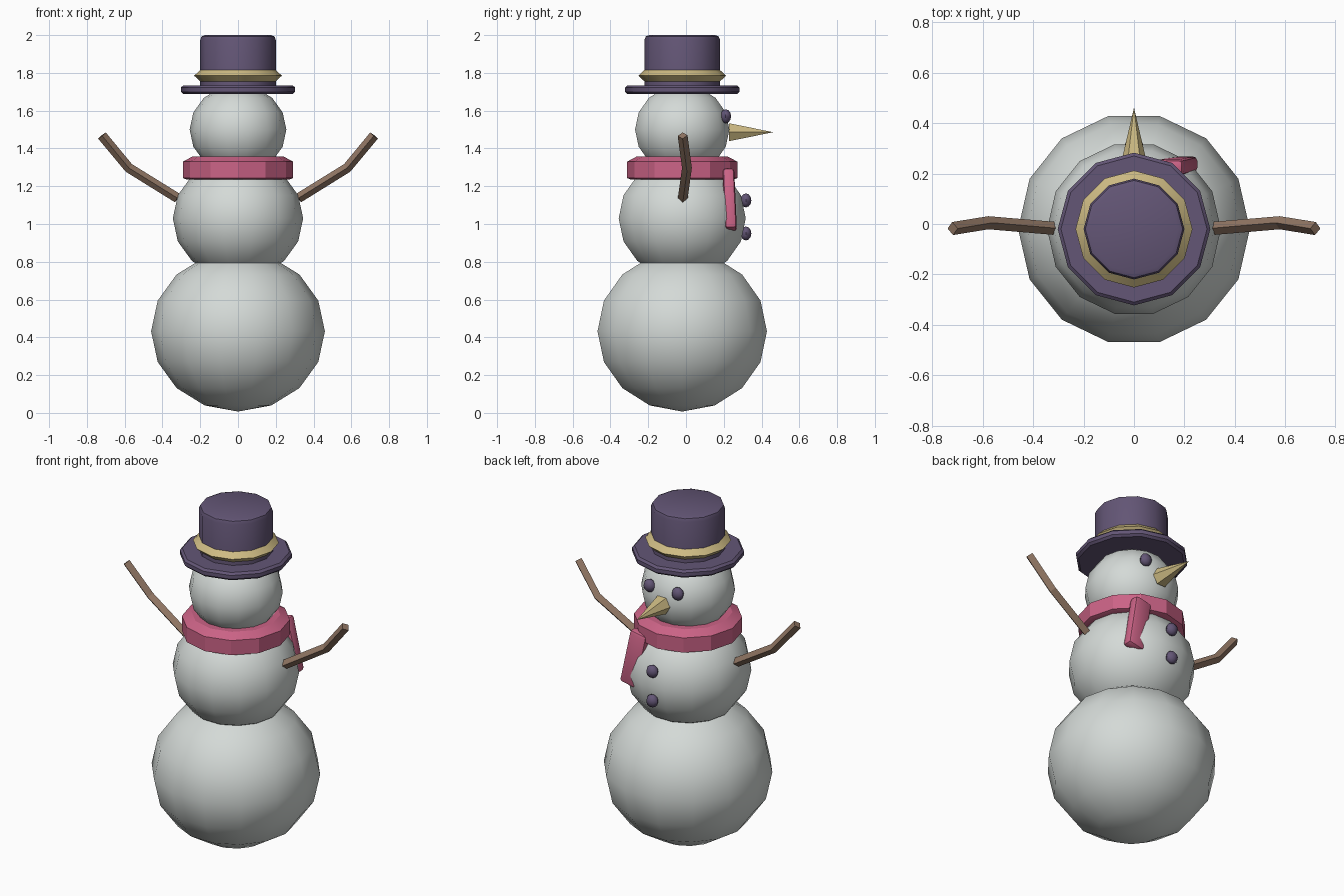
import bpy, bmesh, math
from mathutils import Vector, Matrix

if "Cube" in bpy.data.objects:
    bpy.data.objects.remove(bpy.data.objects["Cube"])

CY = -0.02  # y of the main vertical axis


def material(name, rgb):
    m = bpy.data.materials.new(name)
    m.diffuse_color = (*rgb, 1)
    m.use_nodes = True
    m.node_tree.nodes["Principled BSDF"].inputs["Base Color"].default_value = m.diffuse_color
    return m


SNOW = material("snow_grey", (0.66, 0.70, 0.68))
PINK = material("scarf_pink", (0.60, 0.125, 0.24))
PURPLE = material("dark_purple", (0.125, 0.092, 0.18))
TAN = material("pale_gold", (0.62, 0.50, 0.23))
BROWN = material("twig_brown", (0.28, 0.18, 0.125))


def finish(bm, name, mat, angle=35):
    """Turn a bmesh into an object; edges sharper than angle stay hard."""
    bmesh.ops.remove_doubles(bm, verts=bm.verts, dist=1e-5)
    bmesh.ops.recalc_face_normals(bm, faces=bm.faces)
    me = bpy.data.meshes.new(name)
    bm.to_mesh(me)
    bm.free()
    me.materials.append(mat)
    me.shade_smooth()
    me.set_sharp_from_angle(angle=math.radians(angle))
    ob = bpy.data.objects.new(name, me)
    bpy.context.collection.objects.link(ob)
    return ob


def lathe(name, profile, sides, mat, centre=(0, CY, 0), angle=35, closed=False):
    """Spin (radius, z) points round a vertical axis, first corner on +x."""
    bm = bmesh.new()
    rings = []
    for r, z in profile:
        rings.append([bm.verts.new((centre[0] + r * math.cos(2 * math.pi * i / sides),
                                    centre[1] + r * math.sin(2 * math.pi * i / sides),
                                    centre[2] + z)) for i in range(sides)])
    pairs = list(zip(rings, rings[1:]))
    if closed:
        pairs.append((rings[-1], rings[0]))
    for a, b in pairs:
        for i in range(sides):
            j = (i + 1) % sides
            bm.faces.new((a[i], a[j], b[j], b[i]))
    bmesh.ops.dissolve_degenerate(bm, dist=1e-5, edges=bm.edges)
    return finish(bm, name, mat, angle)


def ball(name, z, rx, rz):
    prof = [(rx * math.sin(math.pi * k / 8), -rz * math.cos(math.pi * k / 8)) for k in range(9)]
    return lathe(name, prof, 14, SNOW, (0, CY, z))


# snow body
ball("lower_body", 0.432, 0.46, 0.425)
ball("middle_body", 1.03, 0.345, 0.319)
ball("head", 1.50, 0.256, 0.237)

# scarf wrap
lathe("scarf_wrap", [(0, 1.235), (0.27, 1.235), (0.292, 1.243), (0.292, 1.33),
                     (0.24, 1.358), (0, 1.358)], 12, PINK, angle=25)

# scarf tail: bevelled, tilted slab
bm = bmesh.new()
bmesh.ops.create_cube(bm, size=1, matrix=Matrix.Diagonal((0.11, 0.062, 0.325, 1)))
bmesh.ops.bevel(bm, geom=bm.edges[:], offset=0.018, segments=2, profile=0.5, affect='EDGES')
bm.transform(Matrix.Translation((0.17, 0.231, 1.128))
             @ Matrix.Rotation(math.radians(-11), 4, 'Y')
             @ Matrix.Rotation(math.radians(2.5), 4, 'X'))
finish(bm, "scarf_tail", PINK)

# hat
lathe("hat_brim", [(0, 1.688), (0.29, 1.688), (0.303, 1.70), (0.303, 1.722),
                   (0.29, 1.734), (0, 1.734)], 12, PURPLE)
lathe("hat_crown", [(0, 1.70), (0.2, 1.70), (0.2, 1.975), (0.193, 1.993),
                    (0.175, 2.0), (0, 2.0)], 12, PURPLE)
lathe("hat_band", [(0.17, 1.785), (0.2, 1.755), (0.232, 1.785), (0.2, 1.815)],
      12, TAN, angle=25, closed=True)


# eyes and buttons: small flattened balls
def bead(name, x, y, z):
    bm = bmesh.new()
    bmesh.ops.create_uvsphere(bm, u_segments=8, v_segments=6, radius=1,
                              matrix=Matrix.Translation((x, y, z))
                              @ Matrix.Diagonal((0.036, 0.029, 0.037, 1)))
    finish(bm, name, PURPLE, 50)


for side, tag in ((-1, "left"), (1, "right")):
    bead("eye_" + tag, side * 0.093, 0.21, 1.57)
bead("button_upper", 0, 0.317, 1.125)
bead("button_lower", 0, 0.317, 0.95)

# nose: six-sided cone along +y
bm = bmesh.new()
bmesh.ops.create_cone(bm, cap_ends=True, segments=6, radius1=0.055, radius2=0, depth=0.235)
for v in bm.verts:
    x, y, z = v.co
    v.co = (y, z, x)
xs = max(abs(v.co.x) for v in bm.verts)
if xs < 0.054:  # keep corners pointing sideways
    bm.transform(Matrix.Rotation(math.pi / 6, 4, 'Y'))
bm.transform(Matrix.Translation((0, 0.3445, 1.486)))
finish(bm, "nose", TAN, 20)

# arms: bent twigs with a diamond cross-section
for side, tag in ((-1, "left"), (1, "right")):
    path = [Vector((side * x, y, z)) for x, y, z in
            ((0.32, -0.017, 1.137), (0.578, 0.005, 1.297), (0.72, -0.018, 1.468))]
    bm = bmesh.new()
    rings = []
    for k, p in enumerate(path):
        t = (path[min(k + 1, 2)] - path[max(k - 1, 0)]).normalized()
        n = t.cross(Vector((0, 1, 0))).normalized()
        b = t.cross(n)
        rings.append([bm.verts.new(p + 0.026 * d) for d in (n, b, -n, -b)])
    for a, c in zip(rings, rings[1:]):
        for i in range(4):
            j = (i + 1) % 4
            bm.faces.new((a[i], a[j], c[j], c[i]))
    bm.faces.new(rings[0])
    bm.faces.new(rings[-1])
    finish(bm, "arm_" + tag, BROWN, 20)
